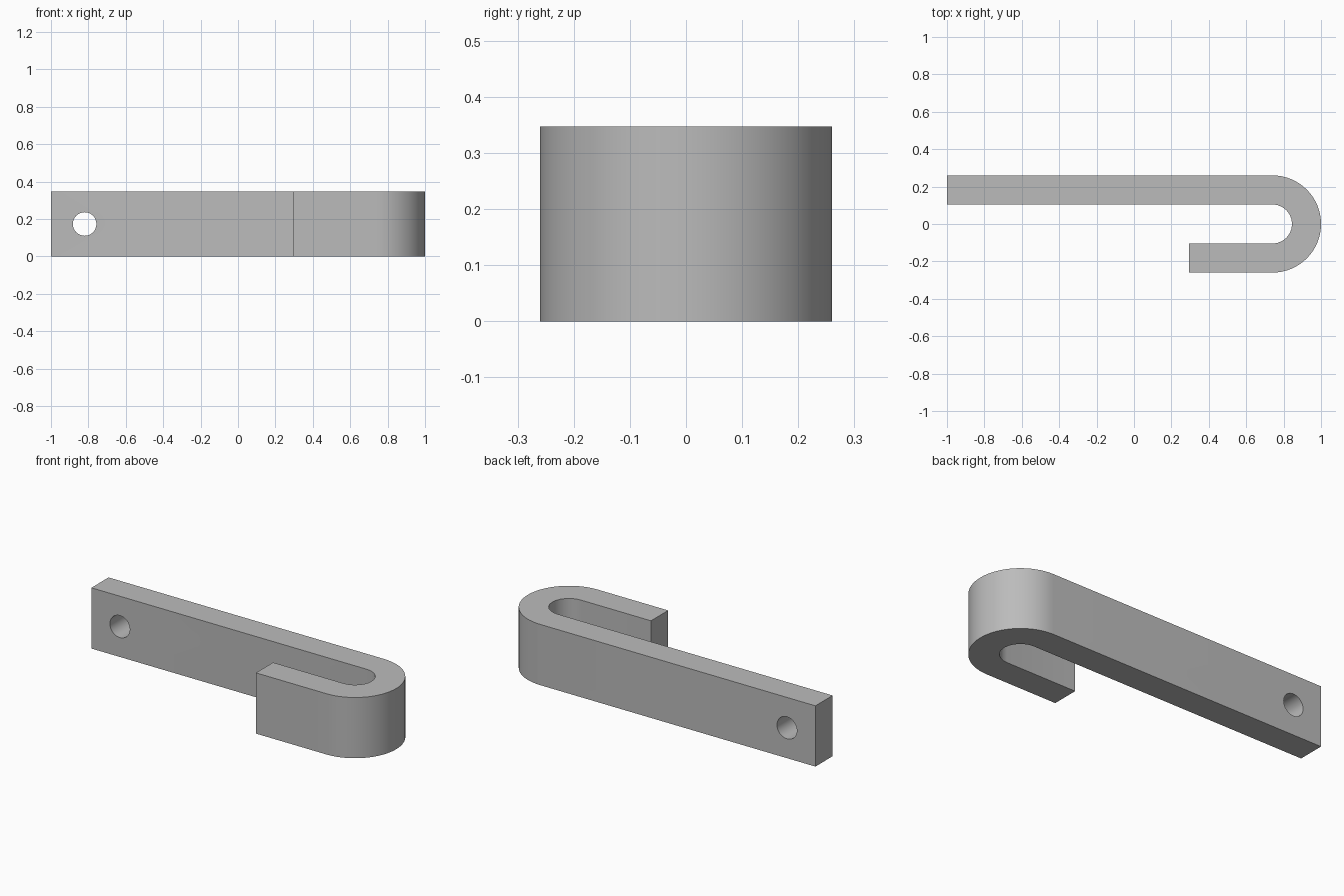
import bpy, bmesh
from math import sin, cos, pi

cube = bpy.data.objects.get("Cube")
if cube:
    bpy.data.objects.remove(cube, do_unlink=True)

HEIGHT = 0.347
BEND_X = 0.74
OUTER, INNER = 0.26, 0.105
SHANK_END, TIP_END = -1.0, 0.295

grey = bpy.data.materials.new("plain grey")
grey.use_nodes = True
colour = (0.5, 0.5, 0.5, 1)
grey.diffuse_color = colour
grey.node_tree.nodes["Principled BSDF"].inputs["Base Color"].default_value = colour


def arc(radius, steps):
    """Half circle around the bend, from the front (-y) to the back (+y)."""
    angles = [pi * (i / steps - 0.5) for i in range(steps + 1)]
    return [(BEND_X + radius * cos(a), radius * sin(a)) for a in angles]


# Hook: J-shaped outline extruded upwards
outline = [(TIP_END, -OUTER)] + arc(OUTER, 32) + [(SHANK_END, OUTER), (SHANK_END, INNER)]
outline += arc(INNER, 12)[::-1] + [(TIP_END, -INNER)]
bm = bmesh.new()
base = bm.faces.new([bm.verts.new((x, y, 0)) for x, y in outline])
top = bmesh.ops.extrude_face_region(bm, geom=[base], use_keep_orig=True)
bmesh.ops.translate(bm, vec=(0, 0, HEIGHT),
                    verts=[g for g in top["geom"] if isinstance(g, bmesh.types.BMVert)])
bmesh.ops.recalc_face_normals(bm, faces=bm.faces)
mesh = bpy.data.meshes.new("hook")
bm.to_mesh(mesh)
bm.free()
mesh.materials.append(grey)
hook = bpy.data.objects.new("hook", mesh)
bpy.context.collection.objects.link(hook)

# Screw hole through the end of the long arm
bpy.ops.mesh.primitive_cylinder_add(vertices=32, radius=0.063, depth=0.4,
                                    location=(-0.82, 0.18, HEIGHT / 2),
                                    rotation=(pi / 2, 0, 0))
cutter = bpy.context.object
cutter.name = "hole_cutter"
cutter.data.materials.append(grey)
cut = hook.modifiers.new("screw_hole", "BOOLEAN")
cut.operation = "DIFFERENCE"
cut.solver = "EXACT"
cut.object = cutter

bpy.ops.object.select_all(action="DESELECT")
hook.select_set(True)
bpy.context.view_layer.objects.active = hook
bpy.ops.object.modifier_apply(modifier=cut.name)
bpy.data.objects.remove(cutter, do_unlink=True)

# Smooth bend and hole wall, crisp edges elsewhere
bpy.ops.object.shade_smooth_by_angle(angle=pi / 6)
